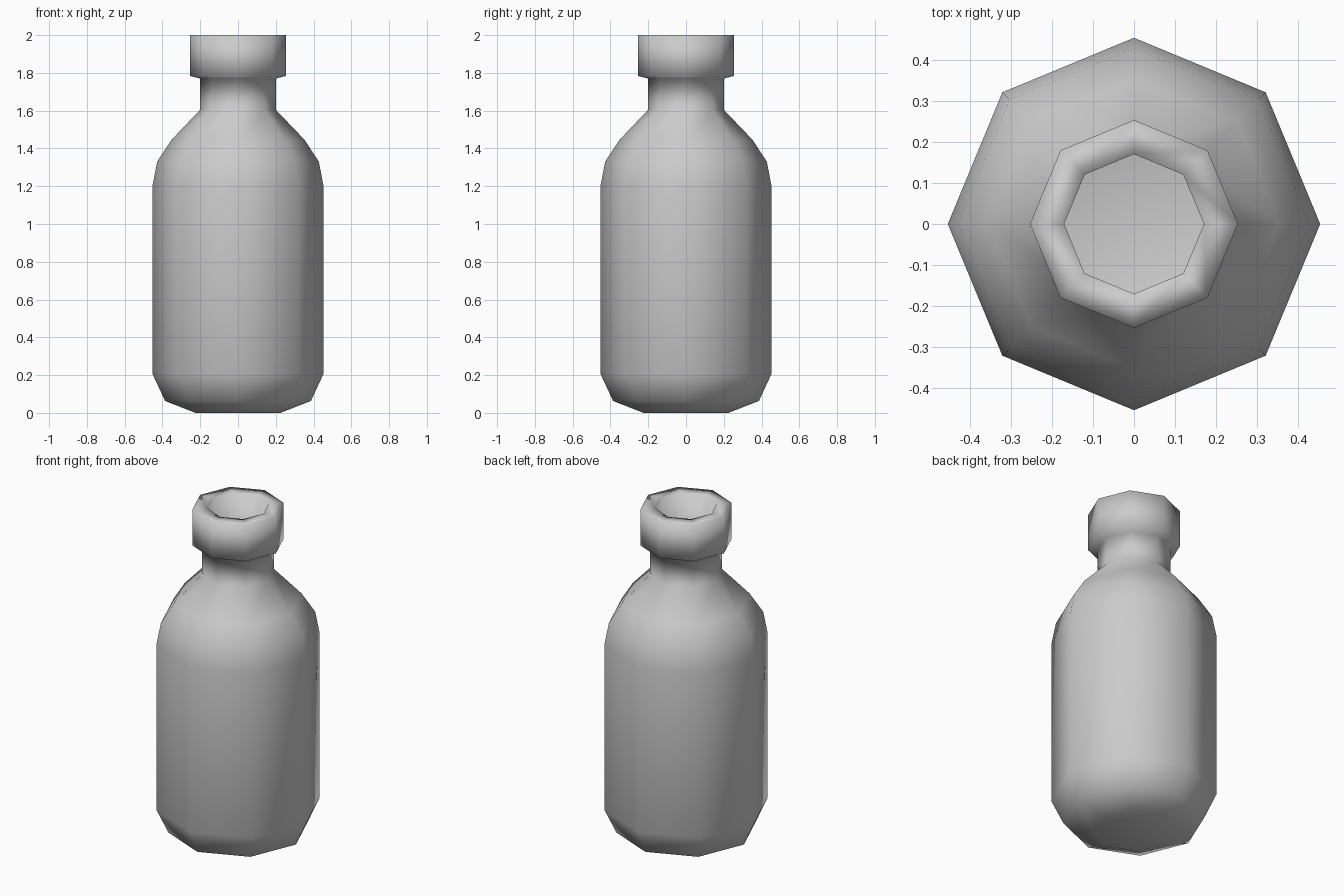
import bpy, bmesh
from math import cos, sin, pi

if "Cube" in bpy.data.objects:
    bpy.data.objects.remove(bpy.data.objects["Cube"])

SIDES = 8


def lathe(name, profile):
    """Revolve (radius, z) points into a faceted, capped, smooth-shaded body."""
    bm = bmesh.new()
    rings = [[bm.verts.new((r * cos(2 * pi * i / SIDES), r * sin(2 * pi * i / SIDES), z))
              for i in range(SIDES)] for r, z in profile]
    for a, b in zip(rings, rings[1:]):
        for i in range(SIDES):
            j = (i + 1) % SIDES
            bm.faces.new((a[i], a[j], b[j], b[i]))
    bm.faces.new(rings[0][::-1])
    bm.faces.new(rings[-1])
    for f in bm.faces:
        f.smooth = True
    mesh = bpy.data.meshes.new(name)
    bm.to_mesh(mesh)
    bm.free()
    obj = bpy.data.objects.new(name, mesh)
    bpy.context.collection.objects.link(obj)
    return obj


# Outside: base, straight wall, shoulder, neck and lip
outer = [(0.225, 0), (0.386, 0.063), (0.453, 0.207), (0.453, 1.2),
         (0.428, 1.33), (0.353, 1.445), (0.2, 1.605), (0.2, 1.77),
         (0.253, 1.783), (0.253, 2.0)]

# Inside: mouth down through the hollow to the floor
inner = [(0.17, 2.0), (0.17, 1.6), (0.325, 1.43), (0.398, 1.32),
         (0.423, 1.2), (0.423, 0.215), (0.366, 0.09), (0.215, 0.03)]

lathe("bottle", outer + inner)
